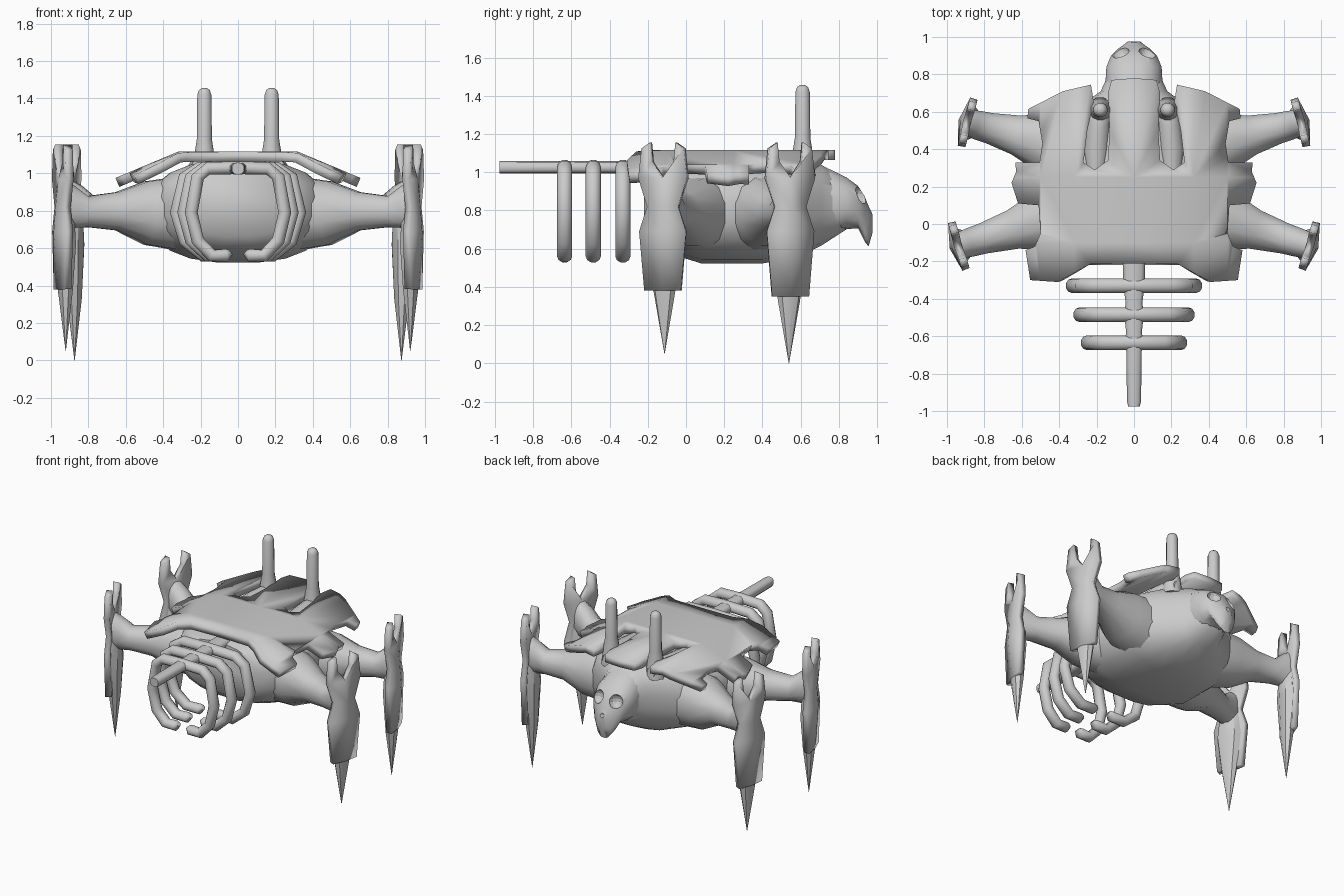
import bpy, bmesh, math
from mathutils import Vector as V

if "Cube" in bpy.data.objects:
    bpy.data.objects.remove(bpy.data.objects["Cube"])


def finish(name, bm, mirror=False, thick=0, angle=35):
    bmesh.ops.recalc_face_normals(bm, faces=bm.faces)
    me = bpy.data.meshes.new(name)
    bm.to_mesh(me)
    bm.free()
    ob = bpy.data.objects.new(name, me)
    bpy.context.collection.objects.link(ob)
    if mirror:
        ob.modifiers.new("mirror", "MIRROR").use_clip = True
    if thick:
        s = ob.modifiers.new("thickness", "SOLIDIFY")
        s.thickness, s.offset = thick, -1
    bpy.ops.object.select_all(action="DESELECT")
    ob.select_set(True)
    bpy.context.view_layer.objects.active = ob
    bpy.ops.object.shade_smooth_by_angle(angle=math.radians(angle))
    return ob


def face_towards(bm, d):
    bmesh.ops.recalc_face_normals(bm, faces=bm.faces)
    if sum(f.normal.dot(d) for f in bm.faces) < 0:
        bmesh.ops.reverse_faces(bm, faces=bm.faces)


def ring(c, a, b, n=8, p=2.0):
    """Superellipse around c with half-axis vectors a and b."""
    out = []
    for i in range(n):
        t = 2 * math.pi * (i + 0.5) / n
        x, y = math.cos(t), math.sin(t)
        out.append(V(c) + V(a) * math.copysign(abs(x) ** (2 / p), x)
                   + V(b) * math.copysign(abs(y) ** (2 / p), y))
    return out


def loft(name, rings, mirror=False, angle=60):
    bm = bmesh.new()
    vs = [[bm.verts.new(p) for p in r] for r in rings]
    n = len(vs[0])
    for r, s in zip(vs, vs[1:]):
        for i in range(n):
            bm.faces.new((r[i], r[(i + 1) % n], s[(i + 1) % n], s[i]))
    bm.faces.new(vs[0])
    bm.faces.new(vs[-1])
    return finish(name, bm, mirror, angle=angle)


def y_loft(name, data, n, p):
    """Loft along y from (y, half width, bottom z, top z)."""
    return loft(name, [ring((0, y, (lo + hi) / 2), (w, 0, 0), (0, 0, (hi - lo) / 2), n, p)
                       for y, w, lo, hi in data])


# Rounded belly under the shell
y_loft("body", [(-0.22, 0.29, 0.66, 1.03), (-0.12, 0.41, 0.585, 1.06), (0.0, 0.47, 0.545, 1.07),
                (0.08, 0.48, 0.52, 1.07), (0.40, 0.48, 0.52, 1.07), (0.58, 0.36, 0.55, 1.065),
                (0.71, 0.18, 0.615, 1.04), (0.84, 0.12, 0.70, 0.96)], 20, 2.5)

# Skull with scooped eye sockets and nose
skull = y_loft("skull", [(0.68, 0.15, 0.66, 1.045), (0.76, 0.155, 0.67, 1.015), (0.84, 0.15, 0.70, 0.975),
                         (0.90, 0.125, 0.705, 0.93), (0.935, 0.09, 0.635, 0.875),
                         (0.955, 0.06, 0.61, 0.825), (0.975, 0.035, 0.68, 0.785)], 16, 2.4)
for x, y, z, r in ((0.075, 0.925, 0.885, 0.05), (-0.075, 0.925, 0.885, 0.05), (0, 0.99, 0.785, 0.024)):
    bpy.ops.mesh.primitive_uv_sphere_add(segments=12, ring_count=8, radius=r, location=(x, y, z))
    cutter = bpy.context.object
    cutter.name = "socket_cutter"
    cutter.hide_render = True
    cutter.hide_viewport = True
    m = skull.modifiers.new("socket", "BOOLEAN")
    m.operation, m.object, m.solver = "DIFFERENCE", cutter, "EXACT"

# Jagged shell: half outline, bent down towards the sides, with a slot for each horn
outline = [(0, 0.78), (0.12, 0.77), (0.14, 0.70), (0.13, 0.50), (0.14, 0.34), (0.21, 0.29), (0.27, 0.33),
           (0.25, 0.50), (0.215, 0.65), (0.23, 0.745), (0.38, 0.71), (0.565, 0.615), (0.57, 0.565),
           (0.51, 0.55), (0.49, 0.43), (0.505, 0.33), (0.635, 0.33), (0.63, 0.28), (0.655, 0.22),
           (0.62, 0.11), (0.51, 0.10), (0.50, -0.05), (0.53, -0.12), (0.58, -0.14), (0.555, -0.30),
           (0.41, -0.31), (0.235, -0.215), (0, -0.21)]
bm = bmesh.new()
bm.faces.new([bm.verts.new((x, y, 1.116)) for x, y in reversed(outline)])
for co, no in (((0.32, 0, 0), (1, 0, 0)), ((0.5, 0, 0), (1, 0, 0)), ((0, -0.1, 0), (0, 1, 0)), ((0, 0.25, 0), (0, 1, 0))):
    bmesh.ops.bisect_plane(bm, geom=bm.verts[:] + bm.edges[:] + bm.faces[:], plane_co=co, plane_no=no)
for v in bm.verts:
    v.co.z -= max(0, v.co.x - 0.32) * 0.42
    v.co.z -= max(0, -0.1 - v.co.y) * max(0, v.co.x - 0.2) * 0.4
face_towards(bm, V((0, 0, 1)))
finish("shell", bm, True, 0.052)

# Horns standing in the slots, with sloping feet filling them
loft("horn", [ring((0.18, 0.61, z), (r, 0, 0), (0, r, 0), 12) for z, r in
              ((0.98, 0.07), (1.10, 0.055), (1.18, 0.042), (1.42, 0.039), (1.445, 0.03), (1.456, 0.014))], True)
loft("horn_foot", [ring((x, y, 1.025), (w, 0, 0), (0, 0, h), 12) for x, y, w, h in
                   ((0.205, 0.27, 0.05, 0.05), (0.20, 0.40, 0.07, 0.06), (0.19, 0.52, 0.065, 0.07),
                    (0.18, 0.60, 0.06, 0.07), (0.18, 0.67, 0.03, 0.04))], True)

# Spine
loft("spine", [ring((0, y, 1.025), (w, 0, 0), (0, 0, 0.033), 10, 2.6) for y, w in
               ((-0.975, 0.032), (-0.95, 0.039), (-0.68, 0.043), (-0.635, 0.055), (-0.58, 0.043),
                (-0.485, 0.055), (-0.42, 0.046), (-0.33, 0.06), (-0.1, 0.06))])

# Three pairs of hooked ribs
path = [(0, 1.03), (0.16, 1.026), (0.215, 0.98), (0.25, 0.79), (0.215, 0.64), (0.14, 0.56), (0.06, 0.562), (0.04, 0.58)]
for k, y in enumerate((-0.635, -0.485, -0.33)):
    s = 1 + 0.16 * k
    pts = [V((x * s, y, z)) for x, z in path]
    rings = []
    for i, p in enumerate(pts):
        t = (pts[min(i + 1, len(pts) - 1)] - pts[max(i - 1, 0)]).normalized()
        if i == 0:
            t = V((1, 0, 0))
        r = 0.018 if i == len(pts) - 1 else 0.036
        rings.append(ring(p, V((t.z, 0, -t.x)) * r, (0, r * 1.1, 0), 10))
    loft("rib_%d" % (k + 1), rings, True)


def leg(name, hip, foot, drop):
    """Arm from hip to foot, armour plate across its end, spike below; mirrored."""
    hip, foot, up = V((*hip, 0)), V((*foot, 0)), V((0, 0, 1))
    u = (foot - hip).normalized()
    v = V((-u.y, u.x, 0))
    length = (foot - hip).length

    def at(a, b, z):
        return foot + u * a + v * b + up * z

    # Arm: broad at the socket, narrow in the middle, flared at the plate
    loft(name + "_arm", [ring(hip + u * (length * f) + up * z, v * w, up * h, 12, 2.2) for f, z, w, h in
                         ((-0.25, 0.785, 0.20, 0.20), (0.08, 0.787, 0.165, 0.175), (0.4, 0.797, 0.11, 0.105),
                          (0.72, 0.795, 0.085, 0.085), (0.86, 0.82, 0.08, 0.115), (1.0, 0.835, 0.07, 0.14))], True)

    # Plate: ridged rows below the notch and two prongs above it
    bm = bmesh.new()
    rows = [[bm.verts.new(at(a, b, z)) for a, b in ((0.01, -w), (c, 0), (0.01, w))] for z, w, c in
            ((0.97, 0.133, 0.015), (0.82, 0.085, 0.03), (0.69, 0.128, 0.04), (0.38 - drop * 0.6, 0.10, 0.02))]
    for r, s in zip(rows, rows[1:]):
        for i in (0, 1):
            bm.faces.new((r[i], s[i], s[i + 1], r[i + 1]))
    for side, corner in ((-1, rows[0][0]), (1, rows[0][2])):
        prong = [bm.verts.new(at(0.01, side * b, z)) for b, z in ((0.115, 1.125), (0.07, 1.155), (0.06, 1.055))]
        f = [corner, *prong, rows[0][1]]
        bm.faces.new(f if side > 0 else f[::-1])
    face_towards(bm, u)
    finish(name + "_leg_plate", bm, True, 0.042, 20)

    # Pointed spike behind the plate
    loft(name + "_leg_spike", [[at(m + a * math.cos(t), b * math.sin(t), z) for t in
                                [i * math.pi / 4 for i in range(8)]] for z, m, a, b in
                               ((0.90, -0.025, 0.02, 0.05), (0.76, -0.025, 0.05, 0.075), (0.62, -0.025, 0.055, 0.095),
                                (0.38 - drop, -0.025, 0.042, 0.06), (0.05 - drop, -0.027, 0.001, 0.001))], True, 40)


leg("front", (0.45, 0.43), (0.90, 0.545), 0.05)
leg("rear", (0.45, 0.03), (0.947, -0.12), 0.0)
